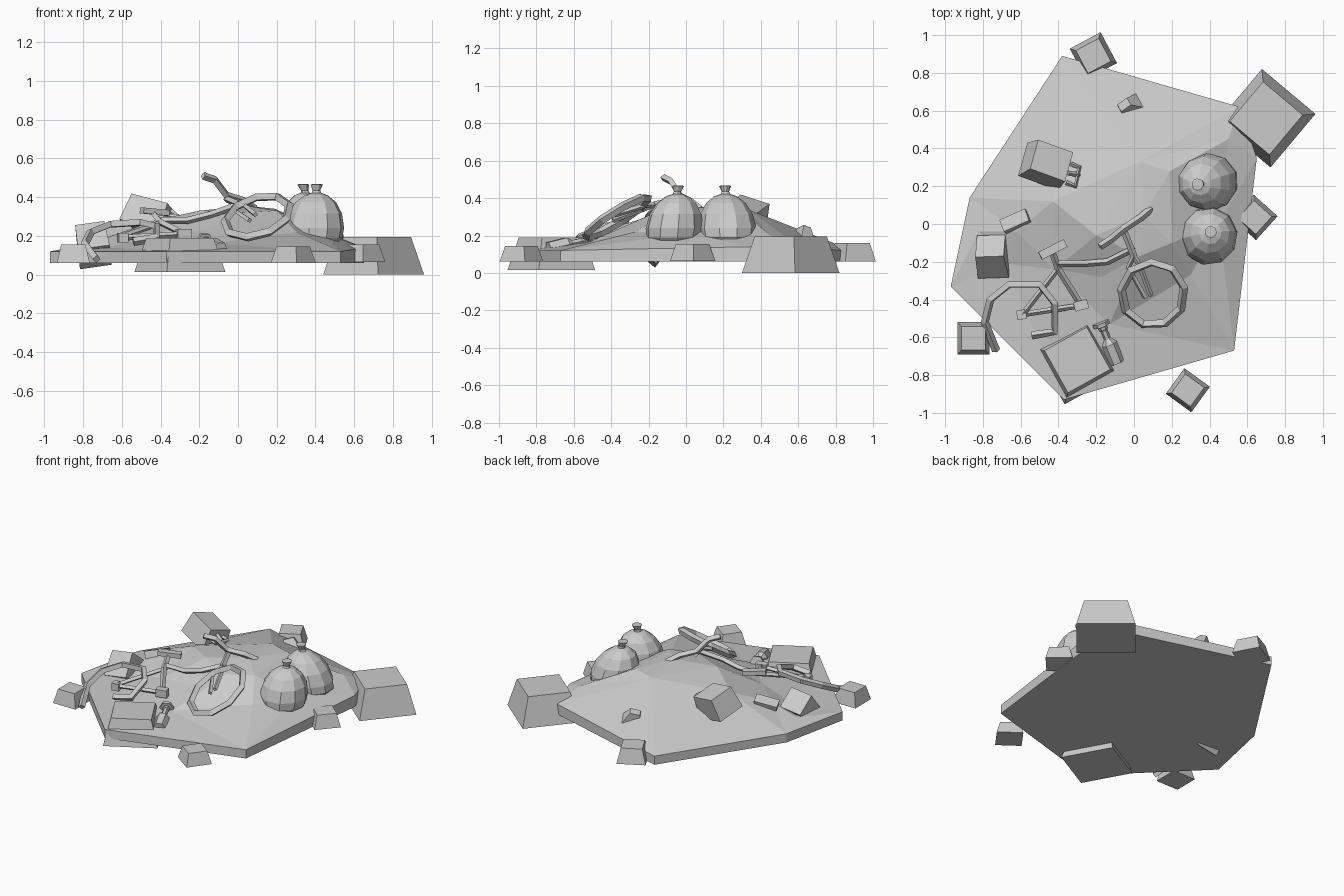
import bpy, bmesh, math
from mathutils import Vector, Matrix, Euler, geometry

if "Cube" in bpy.data.objects:
    bpy.data.objects.remove(bpy.data.objects["Cube"])


def finish(bm, name, loc=(0, 0, 0), rot=(0, 0, 0)):
    bmesh.ops.recalc_face_normals(bm, faces=bm.faces)
    me = bpy.data.meshes.new(name)
    bm.to_mesh(me)
    bm.free()
    ob = bpy.data.objects.new(name, me)
    ob.location = loc
    ob.rotation_euler = [math.radians(a) for a in rot]
    bpy.context.collection.objects.link(ob)
    return ob


def block(name, loc, size, rot, taper=1.0):
    """Box centred on loc, its top face scaled by taper."""
    bm = bmesh.new()
    bmesh.ops.create_cube(bm, size=1)
    for v in bm.verts:
        k = taper if v.co.z > 0 else 1
        v.co = Vector((v.co.x * size[0] * k, v.co.y * size[1] * k, v.co.z * size[2]))
    return finish(bm, name, loc, rot)


def lathe(name, profile, sides, loc, rot=(0, 0, 0), lean=(0, 0)):
    """Capped stack of rings; lean shifts the rings sideways with height."""
    bm = bmesh.new()
    rings = []
    top = profile[-1][1]
    for r, z in profile:
        k = z / top
        rings.append([bm.verts.new((r * math.cos(t) + lean[0] * k, r * math.sin(t) + lean[1] * k, z))
                      for t in (2 * math.pi * i / sides for i in range(sides))])
    for a, b in zip(rings, rings[1:]):
        for i in range(sides):
            j = (i + 1) % sides
            bm.faces.new((a[i], a[j], b[j], b[i]))
    bm.faces.new(rings[0])
    bm.faces.new(rings[-1])
    return finish(bm, name, loc, rot)


def tube(name, pts, r=0.018, closed=False):
    """Four-sided bar along a path."""
    cu = bpy.data.curves.new(name, 'CURVE')
    cu.dimensions = '3D'
    cu.bevel_depth = r
    cu.bevel_resolution = 0
    cu.use_fill_caps = True
    sp = cu.splines.new('POLY')
    sp.points.add(len(pts) - 1)
    for p, q in zip(sp.points, pts):
        p.co = (*q, 1)
    sp.use_cyclic_u = closed
    sp.use_smooth = False
    ob = bpy.data.objects.new(name, cu)
    bpy.context.collection.objects.link(ob)
    return ob


# Faceted mound: rim points, then peak and slope points
rim = [(-.38, .89, .12), (.56, .62, .13), (.65, .35, .14), (.53, -.67, .12),
       (-.37, -.93, .12), (-.97, -.33, .12), (-.87, .14, .12)]
inner = [(.03, .33, .34), (.19, .28, .34), (-.43, .12, .28), (-.2, -.06, .33), (.05, .05, .355),
         (.2, -.1, .33), (.5, .45, .2), (.45, 0, .21), (.3, -.27, .22), (.03, -.17, .32),
         (-.17, -.28, .23), (-.13, -.53, .16), (-.82, -.04, .15), (-.62, -.04, .21),
         (-.42, -.24, .2), (-.68, -.21, .14)]
pts = rim + inner
res = geometry.delaunay_2d_cdt([Vector(p[:2]) for p in pts], [], [], 0, 1e-5)
bm = bmesh.new()
vs = [bm.verts.new(pts[o[0]]) for o in res[3]]
for f in res[2]:
    bm.faces.new([vs[i] for i in f])
edges = [e for e in bm.edges if e.is_boundary]
out = bmesh.ops.extrude_edge_only(bm, edges=edges)['geom']
for v in out:
    if isinstance(v, bmesh.types.BMVert):
        v.co.z = .06
bmesh.ops.holes_fill(bm, edges=[e for e in bm.edges if e.is_boundary], sides=0)
finish(bm, "rubble_mound")

# Tapered stone blocks around the rim: x, y, base width, z0, z1, turn
for i, (x, y, w, z0, z1, a) in enumerate([
        (.70, .56, .37, 0, .195, -40), (-.30, -.72, .345, .015, .19, 29),
        (-.85, -.605, .17, .06, .155, 0), (.285, -.88, .167, .06, .145, -36),
        (.64, .035, .17, .065, .155, -42), (-.215, .89, .185, .06, .16, 28)]):
    block(f"stone_block_{i + 1}", (x, y, (z0 + z1) / 2), (w, w, z1 - z0), (0, 0, a), .74)

# Loose half-buried pieces
block("tilted_crate", (-.75, -.17, .155), (.165, .16, .17), (-40, -8, 2), .92)
block("small_slab", (-.62, .01, .2), (.15, .07, .09), (-20, -12, 24))
block("wedge_stone", (-.035, .625, .2), (.13, .09, .09), (-20, -15, 35), .5)

# Tipped metal box with a handle
block("scrap_box", (-.46, .32, .3), (.23, .19, .15), (-18, 14, -20), .88)
tube("box_handle", [(-.36, .22, .3), (-.31, .2, .3), (-.29, .3, .29), (-.34, .32, .29)], .013)
tube("box_handle_bar", [(-.35, .27, .33), (-.29, .26, .28)], .013)

# Discarded bottle lying on the slope
lathe("bottle", [(.04, 0), (.042, .11), (.018, .14), (.018, .19), (.024, .195), (.024, .21)],
      6, (-.09, -.735, .13), (-78, 0, 22))
lathe("bottle_foot", [(.045, 0), (.045, .02)], 6, (-.17, -.54, .17), (-78, 0, 22))

# Two tied refuse bags
bag = [(.12, 0), (.148, .03), (.155, .08), (.14, .155), (.105, .215), (.06, .25),
       (.024, .262), (.02, .275), (.032, .305), (.024, .307)]
lathe("bag_front", bag, 10, (.39, -.07, .16), (0, 0, 8), (.02, .025))
lathe("bag_back", bag, 10, (.41, .225, .16), (0, 0, 20), (-.075, .01))

# Wrecked bicycle: front wheel is a tilted ring
wheel = []
for i in range(9):
    t = 2 * math.pi * (i + .3) / 9
    dx, dy = .168 * math.cos(t), .168 * math.sin(t)
    wheel.append((.1 + dx, -.37 + dy, .3 + .6 * dy + .22 * dx))
tube("front_wheel", wheel, .024, True)

# Rear wheel is broken open
tube("rear_wheel", [(-.73, -.67, .08), (-.79, -.52, .16), (-.76, -.4, .22), (-.66, -.32, .26),
                    (-.5, -.32, .27), (-.42, -.42, .25), (-.42, -.57, .19), (-.54, -.59, .17)], .022)

# Bent frame, fork and handlebar
tube("handlebar", [(-.18, -.12, .51), (-.12, -.08, .49), (-.06, -.03, .41),
                   (.03, .03, .38), (.09, .08, .34)], .02)
tube("fork_stem", [(-.06, -.02, .39), (0, -.17, .365)])
tube("fork_leg_1", [(0, -.17, .365), (.03, -.22, .36), (.09, -.38, .31)], .014)
tube("fork_leg_2", [(0, -.17, .365), (-.03, -.23, .34), (.06, -.39, .28)], .014)
tube("top_tube", [(0, -.13, .36), (-.14, -.2, .31), (-.26, -.21, .28), (-.41, -.21, .28)])
tube("seat_tube", [(-.44, -.13, .32), (-.4, -.24, .27), (-.28, -.43, .21)])
tube("seat_stay", [(-.39, -.22, .27), (-.59, -.48, .2)], .015)
tube("chain_stay", [(-.6, -.48, .19), (-.27, -.43, .21)], .015)
block("saddle", (-.43, -.135, .325), (.15, .045, .03), (0, 5, 27))
block("rear_hub", (-.595, -.48, .19), (.05, .05, .05), (0, 0, 10))
block("crank", (-.28, -.43, .21), (.075, .05, .05), (0, 0, 15))
